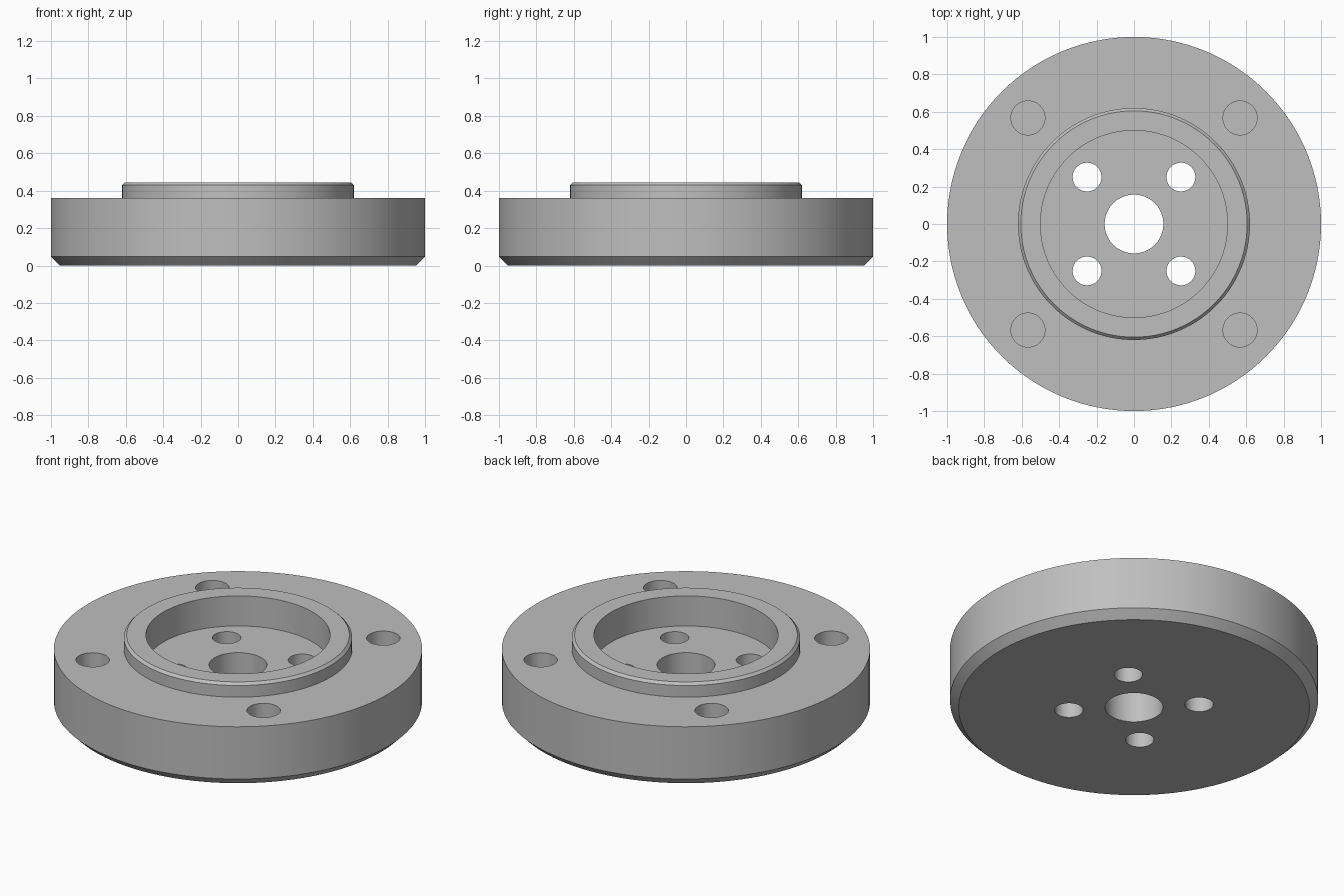
import bpy
import bmesh
import math

cube = bpy.data.objects.get("Cube")
if cube:
    bpy.data.objects.remove(cube, do_unlink=True)

# Single steel colour
steel = bpy.data.materials.new("steel_grey")
steel.use_nodes = True
colour = (0.52, 0.52, 0.52, 1)
steel.diffuse_color = colour
steel.node_tree.nodes["Principled BSDF"].inputs["Base Color"].default_value = colour

SEGMENTS = 128
FLANGE_TOP, RIM_TOP, FLOOR = 0.36, 0.445, 0.265


def make_object(name, bm):
    mesh = bpy.data.meshes.new(name)
    bmesh.ops.recalc_face_normals(bm, faces=bm.faces[:])
    bm.to_mesh(mesh)
    bm.free()
    mesh.materials.append(steel)
    obj = bpy.data.objects.new(name, mesh)
    bpy.context.collection.objects.link(obj)
    return obj


def lathe(name, profile):
    """Revolve a closed (radius, height) outline around z."""
    bm = bmesh.new()
    rings = []
    for i in range(SEGMENTS):
        a = math.tau * i / SEGMENTS
        rings.append([bm.verts.new((r * math.cos(a), r * math.sin(a), z)) for r, z in profile])
    n = len(profile)
    for i, ring in enumerate(rings):
        after = rings[(i + 1) % SEGMENTS]
        for j in range(n):
            k = (j + 1) % n
            bm.faces.new((ring[j], after[j], after[k], ring[k]))
    return make_object(name, bm)


def hole_cutter(name, offset, radius, bottom, top):
    """Four cylinders, one on each diagonal."""
    bm = bmesh.new()
    for sx in (-1, 1):
        for sy in (-1, 1):
            made = bmesh.ops.create_cone(bm, cap_ends=True, segments=48, radius1=radius,
                                         radius2=radius, depth=top - bottom)
            bmesh.ops.translate(bm, verts=made["verts"],
                                vec=(sx * offset, sy * offset, (top + bottom) / 2))
    cutter = make_object(name, bm)
    cutter.hide_render = True
    return cutter


# Flange body: centre bore, chamfered base, raised rim and recessed floor
bore, recess, rim, chamfer = 0.157, 0.5, 0.62, 0.047
flange = lathe("flange_body", [
    (bore, 0), (1 - chamfer, 0), (1, chamfer), (1, FLANGE_TOP),
    (rim, FLANGE_TOP), (rim, RIM_TOP - 0.015), (rim - 0.015, RIM_TOP),
    (recess, RIM_TOP), (recess, FLOOR), (bore, FLOOR)])

# Through holes in the floor, blind holes in the flange
cutters = [hole_cutter("through_hole_cutter", 0.251, 0.077, -0.1, FLOOR + 0.1),
           hole_cutter("blind_hole_cutter", 0.567, 0.091, 0.14, FLANGE_TOP + 0.2)]

bpy.ops.object.select_all(action="DESELECT")
bpy.context.view_layer.objects.active = flange
flange.select_set(True)
for cutter in cutters:
    mod = flange.modifiers.new(cutter.name, "BOOLEAN")
    mod.operation = "DIFFERENCE"
    mod.solver = "EXACT"
    mod.object = cutter
    bpy.ops.object.modifier_apply(modifier=mod.name)
    bpy.data.objects.remove(cutter, do_unlink=True)

bpy.ops.object.shade_smooth_by_angle(angle=math.radians(30))
